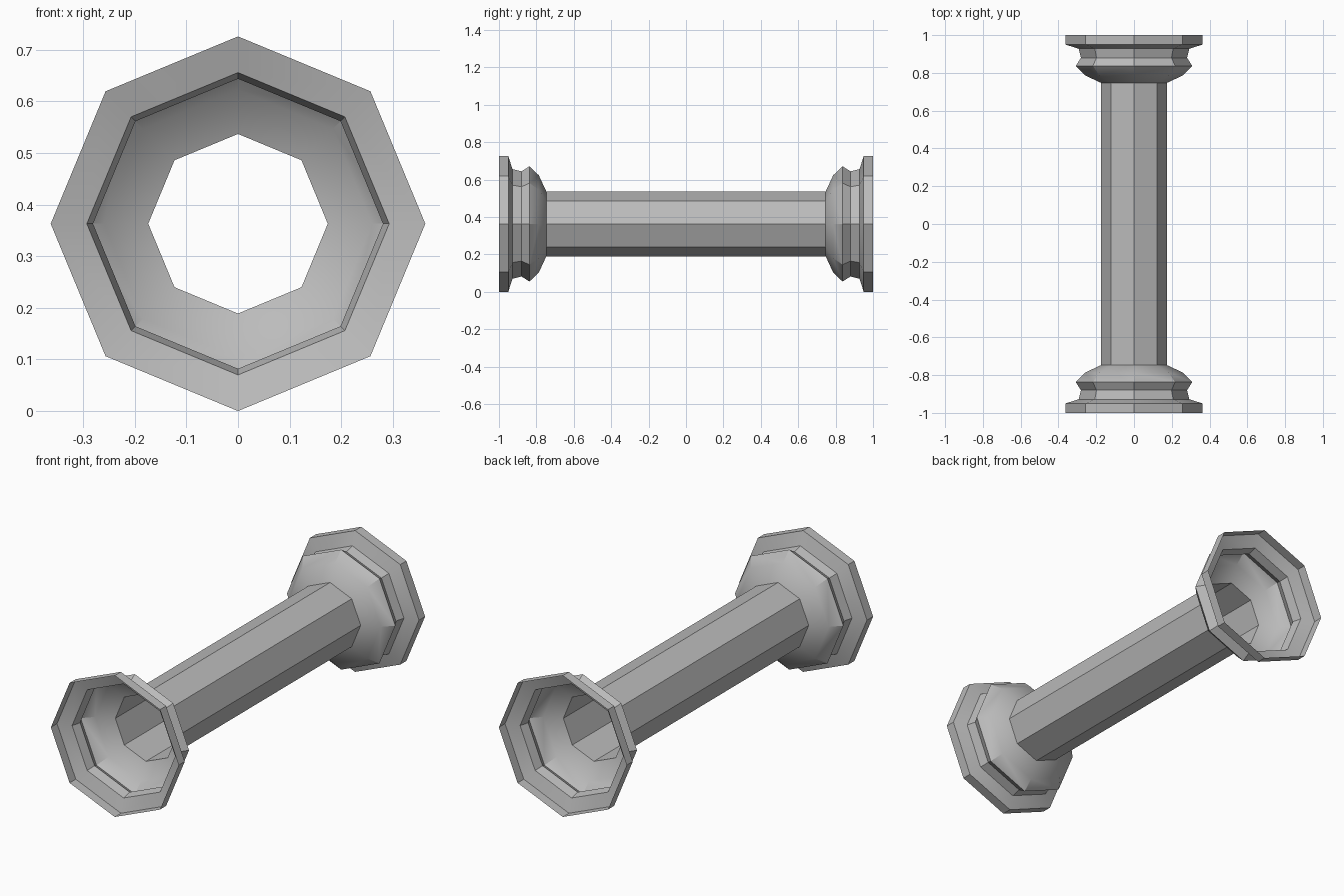
import bpy, bmesh, math

cube = bpy.data.objects.get("Cube")
if cube:
    bpy.data.objects.remove(cube, do_unlink=True)

SIDES = 8
RADIUS = 0.363   # widest radius, also the height of the axis

stone = bpy.data.materials.new("grey_stone")
stone.use_nodes = True
grey = (0.5, 0.5, 0.5, 1)
stone.diffuse_color = grey
stone.node_tree.nodes["Principled BSDF"].inputs["Base Color"].default_value = grey


def lathe(name, profile, outward_sign=1):
    """Open octagonal shell around the y axis from (y, radius) points."""
    bm = bmesh.new()
    rings = []
    for y, r in profile:
        angles = [2 * math.pi * i / SIDES for i in range(SIDES)]
        rings.append([bm.verts.new((r * math.cos(a), y, RADIUS + r * math.sin(a)))
                      for a in angles])
    for low, high in zip(rings, rings[1:]):
        for i in range(SIDES):
            j = (i + 1) % SIDES
            bm.faces.new((low[i], high[i], high[j], low[j]))
    if outward_sign < 0:
        bmesh.ops.reverse_faces(bm, faces=bm.faces[:])
    mesh = bpy.data.meshes.new(name)
    bm.to_mesh(mesh)
    bm.free()
    mesh.materials.append(stone)
    obj = bpy.data.objects.new(name, mesh)
    bpy.context.collection.objects.link(obj)
    bpy.ops.object.select_all(action="DESELECT")
    obj.select_set(True)
    bpy.context.view_layer.objects.active = obj
    bpy.ops.object.shade_smooth_by_angle(angle=math.radians(30))
    return obj


# Hollow shaft, open at both ends
lathe("shaft", [(-0.747, 0.174), (0.747, 0.174)])

# Moulded collars: rim, sloped shoulder, groove, bead and bell
collar = [(1.0, RADIUS), (0.95, RADIUS), (0.928, 0.293), (0.88, 0.281),
          (0.837, 0.308), (0.787, 0.26), (0.747, 0.174)]
lathe("front_collar", [(-y, r) for y, r in collar])
lathe("back_collar", collar, -1)
